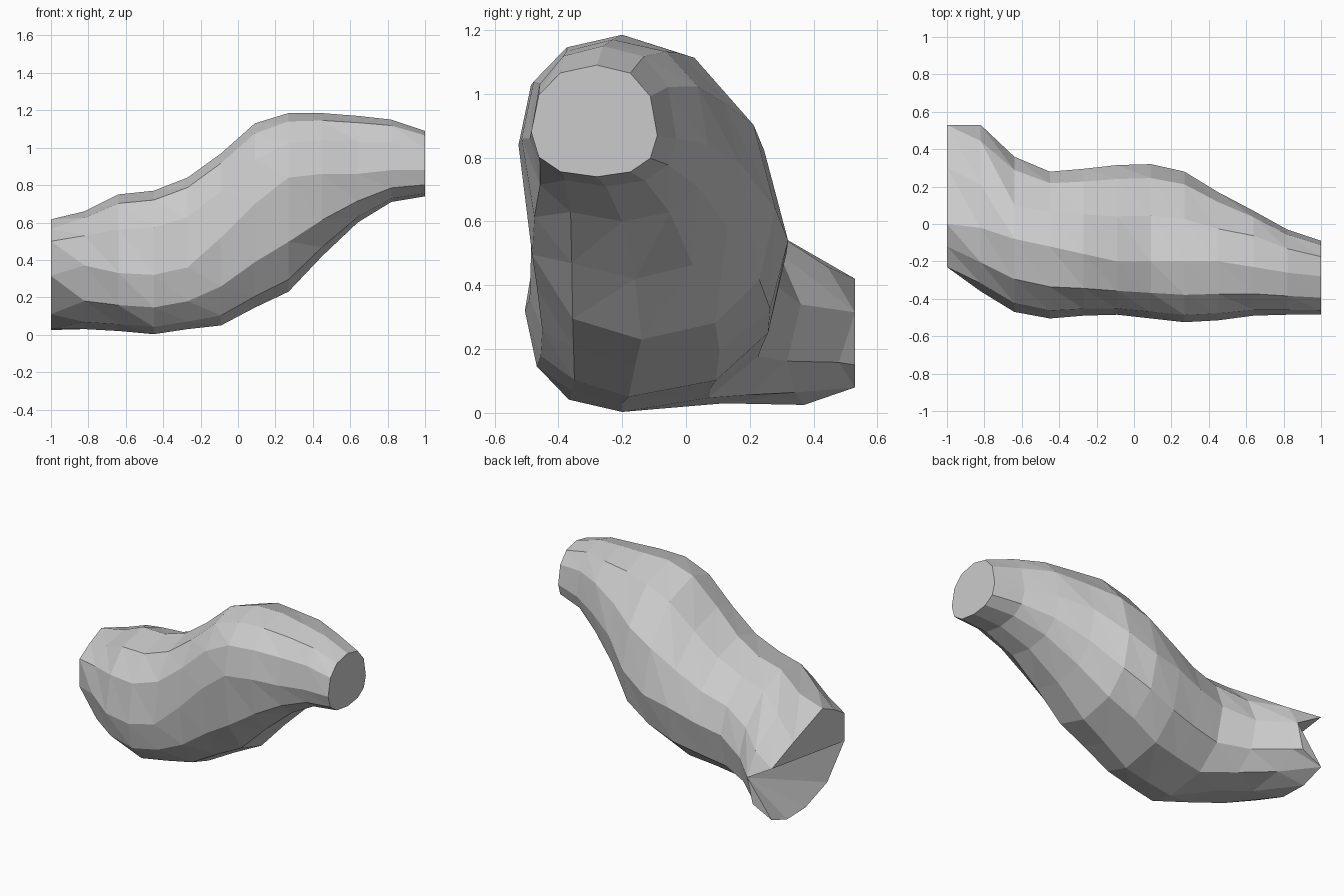
import bpy, bmesh
from math import sin, cos, pi, copysign

# Cross-sections: x, ymin, ymax, zmin, zmax, y of top, y of bottom, z of front, z of back
SECTIONS = [
    (-0.82, -0.36, 0.53, 0.03, 0.66, -0.02, 0.12, 0.37, 0.315),
    (-0.64, -0.47, 0.36, 0.02, 0.75, -0.08, 0.00, 0.33, 0.34),
    (-0.45, -0.505, 0.28, 0.003, 0.77, -0.12, -0.20, 0.32, 0.40),
    (-0.27, -0.49, 0.295, 0.03, 0.84, -0.16, -0.20, 0.36, 0.44),
    (-0.09, -0.485, 0.315, 0.05, 0.97, -0.20, -0.18, 0.52, 0.50),
    (0.09, -0.505, 0.32, 0.145, 1.13, -0.20, -0.16, 0.70, 0.54),
    (0.27, -0.525, 0.28, 0.23, 1.185, -0.20, -0.14, 0.84, 0.64),
    (0.45, -0.515, 0.17, 0.42, 1.185, -0.20, -0.16, 0.86, 0.78),
    (0.64, -0.49, 0.07, 0.60, 1.17, -0.23, -0.20, 0.86, 0.84),
    (0.82, -0.485, -0.03, 0.71, 1.15, -0.26, -0.25, 0.88, 0.86),
    (1.00, -0.485, -0.09, 0.74, 1.09, -0.28, -0.28, 0.88, 0.87),
]
# Notched end, clipped by both the left and back planes
END = [
    (-0.82, 0.53, 0.315), (-1, 0.53, 0.42), (-1, 0.3, 0.51), (-1, 0.0, 0.617),
    (-1, -0.12, 0.565), (-1, -0.23, 0.5), (-1, -0.23, 0.315), (-1, -0.05, 0.11),
    (-1, 0.18, 0.03), (-1, 0.37, 0.025), (-1, 0.53, 0.08), (-0.86, 0.53, 0.15),
]
N = len(END)


def ring(x, y0, y1, z0, z1, yt, yb, zf, zb):
    """Uneven rounded section, running from the back over the top to the front."""
    pts = []
    for i in range(N):
        a = 2 * pi * i / N
        # Flatter shoulder in the upper back quarter, fuller elsewhere
        k = 0.85
        if 0 < i < N / 4 and x < 0.6:
            k = 1.1 if x > -0.6 else 1.3
        c, s = [copysign(abs(v) ** k, v) if abs(v) > 1e-6 else 0.0
                for v in (cos(a), sin(a))]
        ym = (yt + yb) / 2 + (yt - yb) / 2 * s
        zm = (zf + zb) / 2 + (zb - zf) / 2 * c
        y = ym + c * ((y1 - ym) if c > 0 else (ym - y0))
        z = zm + s * ((z1 - zm) if s > 0 else (zm - z0))
        pts.append((x, y, z))
    return pts


bm = bmesh.new()
rings = [[bm.verts.new(p) for p in loop] for loop in [END] + [ring(*s) for s in SECTIONS]]

# Faceted skin between the sections
for a, b in zip(rings, rings[1:]):
    for i in range(N):
        j = (i + 1) % N
        bm.faces.new((a[i], b[i], b[j]))
        bm.faces.new((a[i], b[j], a[j]))

# Flat cap on the narrow end
bm.faces.new(rings[-1])

# Notched end: upright upper half, slanted fan across the lower half
e = rings[0]
for i in range(2, 6):
    bm.faces.new((e[1], e[i], e[i + 1]))
bm.faces.new((e[0], e[1], e[6]))
for i in range(6, N - 1):
    bm.faces.new((e[0], e[i], e[i + 1]))

bmesh.ops.remove_doubles(bm, verts=bm.verts, dist=0.001)
bmesh.ops.recalc_face_normals(bm, faces=bm.faces)
mesh = bpy.data.meshes.new("bent_tube")
bm.to_mesh(mesh)
bm.free()
bpy.context.collection.objects.link(bpy.data.objects.new("bent_tube", mesh))
